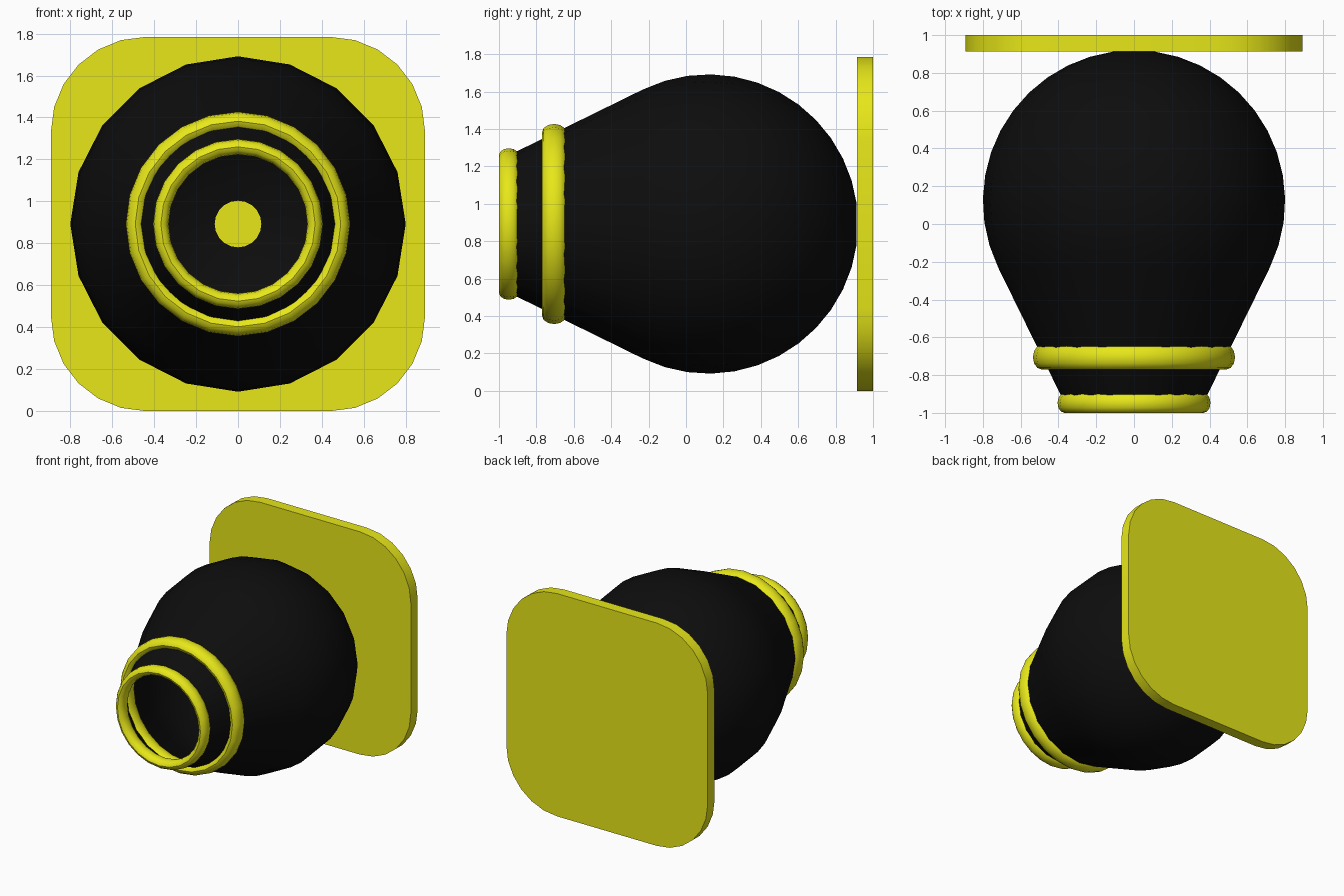
import bpy, bmesh
from math import sin, cos, pi, radians

if "Cube" in bpy.data.objects:
    bpy.data.objects.remove(bpy.data.objects["Cube"])

CZ = 0.892  # height of the shared axis, which runs along y


def material(name, rgb):
    m = bpy.data.materials.new(name)
    m.diffuse_color = (*rgb, 1)
    m.use_nodes = True
    m.node_tree.nodes["Principled BSDF"].inputs["Base Color"].default_value = m.diffuse_color
    return m


yellow = material("yellow", (0.8, 0.8, 0.01))
black = material("black", (0.004, 0.004, 0.004))


def finish(name, bm, mat, angle):
    bmesh.ops.recalc_face_normals(bm, faces=bm.faces)
    me = bpy.data.meshes.new(name)
    bm.to_mesh(me)
    bm.free()
    ob = bpy.data.objects.new(name, me)
    bpy.context.collection.objects.link(ob)
    me.materials.append(mat)
    bpy.ops.object.select_all(action='DESELECT')
    ob.select_set(True)
    bpy.context.view_layer.objects.active = ob
    bpy.ops.object.shade_smooth_by_angle(angle=radians(angle))
    return ob


def revolve(name, profile, sides, mat, closed=False):
    """Turn a profile of (radius, y) points round the y axis at height CZ."""
    bm = bmesh.new()
    loops = [[bm.verts.new((r * sin(2 * pi * i / sides), y, CZ + r * cos(2 * pi * i / sides)))
              for i in range(sides)] for r, y in profile]
    pairs = list(zip(loops, loops[1:]))
    if closed:
        pairs.append((loops[-1], loops[0]))
    for a, b in pairs:
        for i in range(sides):
            j = (i + 1) % sides
            bm.faces.new((a[i], a[j], b[j], b[i]))
    return finish(name, bm, mat, 40)


# Bulb: most of a sphere running into an open, tapering neck
sphere = [(0.8 * sin(radians(a)), 0.12 + 0.8 * cos(radians(a))) for a in range(8, 118, 9)]
revolve("bulb", sphere + [(0.366, -0.95)], 20, black)


# Neck rings: oval cross-section
def ring(name, y, radius, half_r, half_y):
    section = [(radius + half_r * cos(2 * pi * k / 12), y + half_y * sin(2 * pi * k / 12))
               for k in range(12)]
    revolve(name, section, 24, yellow, closed=True)


ring("front_ring", -0.947, 0.368, 0.037, 0.053)
ring("rear_ring", -0.705, 0.490, 0.045, 0.065)

# Wall plate: rounded square, extruded
half, rad, steps = 0.892, 0.45, 6
bm = bmesh.new()
outline = []
for q, (sx, sz) in enumerate(((1, 1), (-1, 1), (-1, -1), (1, -1))):
    for k in range(steps + 1):
        a = (q + k / steps) * pi / 2
        outline.append(bm.verts.new((sx * (half - rad) + rad * cos(a), 0.913,
                                     CZ + sz * (half - rad) + rad * sin(a))))
face = bm.faces.new(outline)
ext = bmesh.ops.extrude_face_region(bm, geom=[face], use_keep_orig=True)
moved = [v for v in ext["geom"] if isinstance(v, bmesh.types.BMVert)]
bmesh.ops.translate(bm, verts=moved, vec=(0, 0.087, 0))
finish("wall_plate", bm, yellow, 30)
